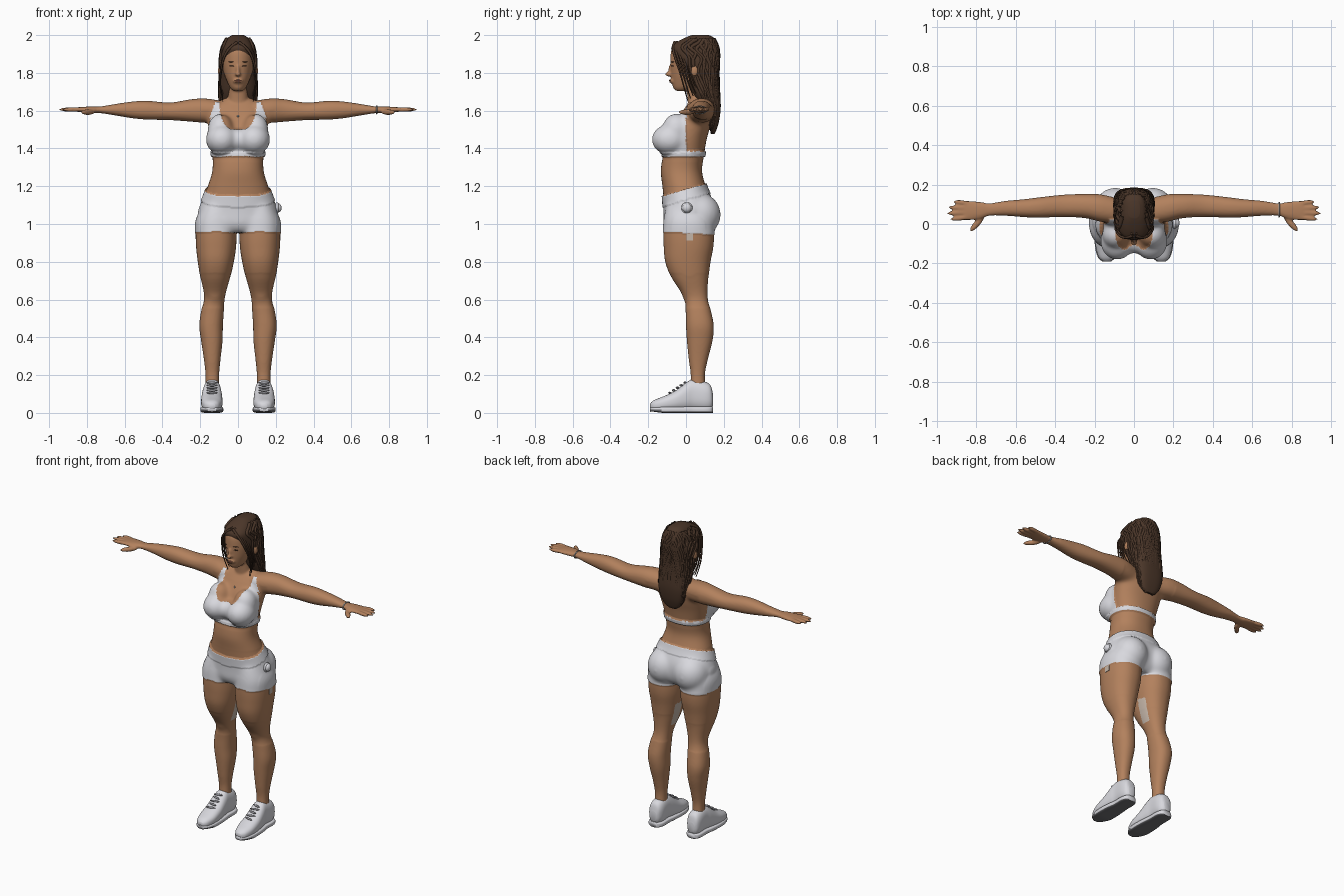
import bpy, bmesh, math, random
from mathutils import Vector, Matrix
from mathutils.bvhtree import BVHTree

random.seed(4)
cube = bpy.data.objects.get("Cube")
if cube:
    bpy.data.objects.remove(cube, do_unlink=True)


def material(name, r, g, b):
    m = bpy.data.materials.new(name)
    m.use_nodes = True
    m.diffuse_color = (r, g, b, 1)
    bsdf = next(n for n in m.node_tree.nodes if n.type == 'BSDF_PRINCIPLED')
    bsdf.inputs["Base Color"].default_value = (r, g, b, 1)
    return m


skin = material("skin", .45, .22, .11)
white = material("white fabric", .69, .69, .73)
lace_mat = material("grey lace", .36, .36, .39)
hair_mat = material("brown hair", .07, .037, .022)
lip = material("lip", .35, .135, .085)
dark = material("dark lash", .07, .035, .022)
sole_mat = material("dark sole", .16, .16, .17)
pale = material("pale patch", .55, .46, .39)
metal = material("bracelet grey", .33, .32, .31)


def smooth_rows(rows, steps=6):
    """Catmull-Rom interpolation between the stations of a profile."""
    out = []
    for i in range(len(rows) - 1):
        p = [rows[max(0, min(len(rows) - 1, i + k))] for k in (-1, 0, 1, 2)]
        for s in range(steps):
            t = s / steps
            out.append([b + .5 * t * (c - a + t * (2*a - 5*b + 4*c - d + t * (3*(b - c) + d - a)))
                        for a, b, c, d in zip(*p)])
    return out + [list(rows[-1])]


def ring_point(row, ang, axis, side=1, power=.9):
    t, a0, a1, b0, b1 = row
    bend = lambda v: math.copysign(abs(v) ** power, v)
    a = (a0 + a1) / 2 + (a1 - a0) / 2 * bend(math.cos(ang))
    b = (b0 + b1) / 2 + (b1 - b0) / 2 * bend(math.sin(ang))
    x, y, z = {'z': (a, b, t), 'x': (t, b, a), 'y': (a, t, b)}[axis]
    return Vector((x * side, y, z))


def loft(bm, rows, axis='z', side=1, seg=48, power=.9):
    """Closed tube; each row is station, low and high a, low and high b."""
    rings = [[bm.verts.new(ring_point(r, math.tau * k / seg, axis, side, power))
              for k in range(seg)] for r in smooth_rows(rows)]
    for lo, hi in zip(rings, rings[1:]):
        for k in range(seg):
            bm.faces.new((lo[k], lo[k - 1], hi[k - 1], hi[k]))
    bm.faces.new(rings[0])
    bm.faces.new(rings[-1])


def ball(bm, centre, radii, turn=0):
    m = Matrix.Translation(centre) @ Matrix.Rotation(turn, 4, 'Z') @ Matrix.Diagonal((*radii, 1))
    bmesh.ops.create_uvsphere(bm, u_segments=24, v_segments=16, radius=1, matrix=m)


def finish(bm, name, *mats):
    bmesh.ops.recalc_face_normals(bm, faces=bm.faces)
    me = bpy.data.meshes.new(name)
    bm.to_mesh(me)
    bm.free()
    me.shade_smooth()
    for m in mats:
        me.materials.append(m)
    ob = bpy.data.objects.new(name, me)
    bpy.context.collection.objects.link(ob)
    return ob


def symmetric(rows):
    return [(z, -w, w, f, b) for z, w, f, b in rows]


# Body: torso, neck and head
bm = bmesh.new()
loft(bm, symmetric([
    (.96, .13, -.09, .11), (1, .2, -.113, .14), (1.06, .208, -.115, .15), (1.12, .19, -.118, .14),
    (1.2, .16, -.125, .105), (1.28, .136, -.133, .085), (1.36, .136, -.122, .095),
    (1.45, .15, -.095, .11), (1.52, .158, -.065, .13), (1.58, .155, -.03, .14),
    (1.63, .13, .005, .135), (1.665, .07, .03, .12)]))
loft(bm, symmetric([(1.58, .06, .01, .12), (1.65, .056, .01, .115), (1.7, .052, .005, .11), (1.78, .05, 0, .1)]))
loft(bm, symmetric([
    (1.705, .024, -.055, 0), (1.722, .042, -.068, .05), (1.76, .06, -.076, .09), (1.8, .074, -.08, .12),
    (1.86, .083, -.083, .14), (1.92, .083, -.077, .145), (1.96, .065, -.045, .12), (1.98, .03, 0, .07)]), power=1)
ball(bm, (0, -.09, 1.793), (.015, .021, .012))
ball(bm, (0, -.08, 1.815), (.01, .015, .03))
ball(bm, (0, -.072, 1.757), (.027, .015, .014))
ball(bm, (0, -.082, 1.445), (.1, .064, .058))

leg = [(1.1, .03, .185, -.1, .12), (1.02, .01, .22, -.116, .14), (.95, .008, .224, -.12, .148),
       (.88, .01, .222, -.118, .145), (.8, .022, .213, -.11, .13), (.72, .04, .2, -.08, .12),
       (.65, .06, .184, -.035, .115), (.6, .07, .18, -.008, .117), (.54, .075, .195, -.002, .132),
       (.46, .08, .205, 0, .147), (.38, .082, .195, .005, .14), (.28, .093, .18, .015, .115),
       (.2, .1, .172, .025, .1), (.1, .1, .172, .02, .105)]
arm = [(.08, 1.53, 1.65, 0, .13), (.17, 1.535, 1.664, .012, .15), (.25, 1.542, 1.66, .03, .152),
       (.36, 1.55, 1.643, .036, .148), (.48, 1.553, 1.652, .032, .135), (.56, 1.56, 1.648, .035, .125),
       (.65, 1.575, 1.635, .042, .117), (.73, 1.587, 1.622, .042, .105), (.78, 1.588, 1.622, .026, .112),
       (.85, 1.594, 1.618, .018, .118), (.865, 1.6, 1.614, .03, .108)]
for s in (-1, 1):
    loft(bm, leg, 'z', s)
    loft(bm, arm, 'x', s)
    ball(bm, (s * .095, .073, 1.05), (.105, .108, .11))        # glute
    ball(bm, (s * .085, -.085, 1.447), (.083, .094, .078))     # bust
    ball(bm, (s * .09, -.052, 1.5), (.068, .07, .082))         # upper bust
    ball(bm, (s * .123, .012, .645), (.045, .036, .065))       # kneecap
    ball(bm, (s * .095, .045, 1.81), (.012, .02, .03))         # ear
    for i, tip in enumerate((.932, .95, .943, .918)):          # fingers
        ball(bm, (s * (tip + .82) / 2, .03 + .026 * i, 1.606), ((tip - .82) / 2, .0125, .012),
             s * (i - 1.5) * .08)
    ball(bm, (s * .795, .003, 1.592), (.055, .016, .015), -s * .85)  # thumb
body = finish(bm, "body")
remesh = body.modifiers.new("blend", 'REMESH')
remesh.mode = 'VOXEL'
remesh.voxel_size = .006
relax = body.modifiers.new("relax", 'SMOOTH')
relax.factor = .5
relax.iterations = 6
bpy.context.view_layer.update()
done = bpy.data.meshes.new_from_object(body.evaluated_get(bpy.context.evaluated_depsgraph_get()))
body.modifiers.clear()
body.data = done
done.materials.clear()
for m in (skin, white, pale):
    done.materials.append(m)

# Soften the chest, hips and knees
bm = bmesh.new()
bm.from_mesh(done)
soft = [v for v in bm.verts if abs(v.co.x) < .2 and
        (1.33 < v.co.z < 1.6 or .96 < v.co.z < 1.2 or .56 < v.co.z < .74)]
for _ in range(32):
    bmesh.ops.smooth_vert(bm, verts=soft, factor=.5, use_axis_x=True, use_axis_y=True, use_axis_z=True)
bm.to_mesh(done)
bm.free()


def waist(c):
    return 1.18 + .29 * c.y


def body_colour(c, n):
    x, y, z = abs(c.x), c.y, c.z
    if .953 - .06 * y < z < waist(c) and x < .3:               # shorts
        return 1
    if 1.358 < z < 1.386 and x < .2:                           # bra band
        return 1
    if 1.38 < z < 1.645 and x < .122 + (1.64 - z) * .35:       # bra cups and straps
        if x < .1 and y < 0 and z < 1.497 + .11 * (x / .1) ** 4:
            return 1
        if x >= .096 and y < (0 if z < 1.56 else .025):
            return 1
    if .66 < z < .81 and n.x * c.x < 0 and abs(n.x) > .75 and abs(y - .04) < .028:
        return 2
    return 0


# Clothing stands proud of the skin, with a thicker waistband and hem band
cloth = {}
for p in done.polygons:
    p.material_index = body_colour(p.center, p.normal)
    if p.material_index == 1:
        z = p.center.z
        band = waist(p.center) - .055 < z < 1.3 or 1.35 < z < 1.384
        for v in p.vertices:
            cloth[v] = done.vertices[v].normal * (.009 if band else .004)
for v, offset in cloth.items():
    done.vertices[v].co += offset
done.shade_smooth()
tree = BVHTree.FromPolygons([v.co for v in done.vertices], [p.vertices[:] for p in done.polygons])


def on_front(name, mat, marks):
    """Thin marks resting on the front surface: x, z, width, height."""
    b = bmesh.new()
    for x, z, w, h in marks:
        hit = tree.ray_cast(Vector((x, -1, z)), Vector((0, 1, 0)))[0]
        ball(b, (x, hit.y, z), (w, .004, h), math.copysign(.4, x) if x else 0)
    finish(b, name, mat)


on_front("eyes_and_brows", dark, [(s * x, z, w, h) for s in (-1, 1)
         for x, z, w, h in ((.033, 1.836, .014, .0035), (.036, 1.858, .018, .002))])
on_front("lips", lip, [(0, 1.76, .019, .004), (0, 1.753, .016, .004)])
on_front("pendant", metal, [(0, 1.57, .005, .007)])

# Hair: cap and long back mass
hair = symmetric([
    (2, .03, .03, .12), (1.988, .05, 0, .145), (1.965, .068, -.045, .16), (1.938, .082, -.076, .172),
    (1.905, .09, -.072, .178), (1.86, .096, -.045, .178), (1.8, .096, -.008, .176), (1.7, .1, .03, .18),
    (1.62, .095, .08, .184), (1.55, .08, .105, .176), (1.5, .055, .125, .162), (1.478, .025, .135, .152)])
bm = bmesh.new()
loft(bm, hair, power=.75)
ball(bm, (0, .09, 1.965), (.048, .055, .035))
finish(bm, "hair", hair_mat)


def locks(name, paths, width):
    cu = bpy.data.curves.new(name, 'CURVE')
    cu.dimensions = '3D'
    cu.bevel_depth = width
    cu.bevel_resolution = 1
    cu.resolution_u = 3
    for path in paths:
        sp = cu.splines.new('NURBS')
        sp.points.add(len(path) - 1)
        sp.use_endpoint_u = True
        for i, (pt, co) in enumerate(zip(sp.points, path)):
            pt.co = (*co, 1)
            pt.radius = 1.1 - .8 * i / (len(path) - 1)
    cu.materials.append(hair_mat)
    bpy.context.collection.objects.link(bpy.data.objects.new(name, cu))


# Wavy locks following the back mass, and loose strands framing the face
rows = smooth_rows(hair, 2)[3:]
waves = []
for k in range(34):
    ang, phase = math.pi * (k / 33 * 1.2 - .1), random.uniform(0, 6)
    waves.append([ring_point(r, ang + .12 * math.sin(i * 1.1 + phase), 'z', power=.75)
                  - Vector((0, .005, 0)) for i, r in enumerate(rows)])
locks("hair_locks", waves, .01)
frame = []
for s in (-1, 1):
    for k in range(5):
        d = k * .014
        wide = random.uniform(0, .012)
        frame.append([(s * .005, -.06 + d, 1.962), (s * .05, -.076 + d, 1.935), (s * .083, -.055 + d, 1.875),
                      (s * (.084 + wide), -.03 + d, 1.8), (s * (.095 + wide), -.015 + d, 1.74),
                      (s * .08, .01 + d, 1.65 + d)])
locks("face_strands", frame, .008)

# Shoes
upper = [(-.19, .12, .155, .02, .05), (-.17, .1, .178, .01, .067), (-.12, .084, .193, .01, .087),
         (-.06, .082, .195, .01, .115), (0, .086, .19, .012, .16), (.04, .09, .184, .015, .178),
         (.1, .09, .184, .012, .165), (.13, .1, .176, .02, .145), (.143, .115, .16, .04, .1)]
for s, side in ((1, "left"), (-1, "right")):
    bm = bmesh.new()
    loft(bm, upper, 'y', s, power=.82)
    finish(bm, side + "_shoe", white)
    bm = bmesh.new()
    loft(bm, [(y, a - .004, b + .004, 0 if y > -.15 else .006, .034 if y > -.15 else .03)
              for y, a, b, _, _ in upper], 'y', s, power=.5)
    shoe_sole = finish(bm, side + "_sole", white, sole_mat)
    for p in shoe_sole.data.polygons:                          # dark tread curling up at the toe
        z = p.center.z
        p.material_index = int(p.normal.z < -.6 or z < .007 or p.center.y < -.13 and z < .016)
    bm = bmesh.new()
    for i in range(5):                                         # laces across the instep
        y = -.085 + i * .02
        ball(bm, (s * .138, y, .106 + i * .0135), (.03, .006, .006), s * (.25 if i % 2 else -.25))
    finish(bm, side + "_laces", lace_mat)

# Hip pouch with rim and hanging strap, and wrist bracelet
bm = bmesh.new()
ball(bm, (.213, .005, 1.085), (.018, .024, .024))
ball(bm, (.206, .005, 1.085), (.013, .03, .03))
finish(bm, "hip_pouch", white)
bm = bmesh.new()
bmesh.ops.create_cube(bm, size=1, matrix=Matrix.Translation((.222, .02, .94)) @ Matrix.Diagonal((.008, .034, .055, 1)))
finish(bm, "hip_strap", pale).data.shade_flat()
bpy.ops.mesh.primitive_torus_add(location=(.735, .073, 1.604), rotation=(0, math.pi / 2, 0),
                                 major_radius=.036, minor_radius=.004, major_segments=32, minor_segments=8)
bracelet = bpy.context.object
bracelet.name = "bracelet"
bracelet.scale = (.58, 1, 1)
bracelet.data.materials.append(metal)
bracelet.data.shade_smooth()
